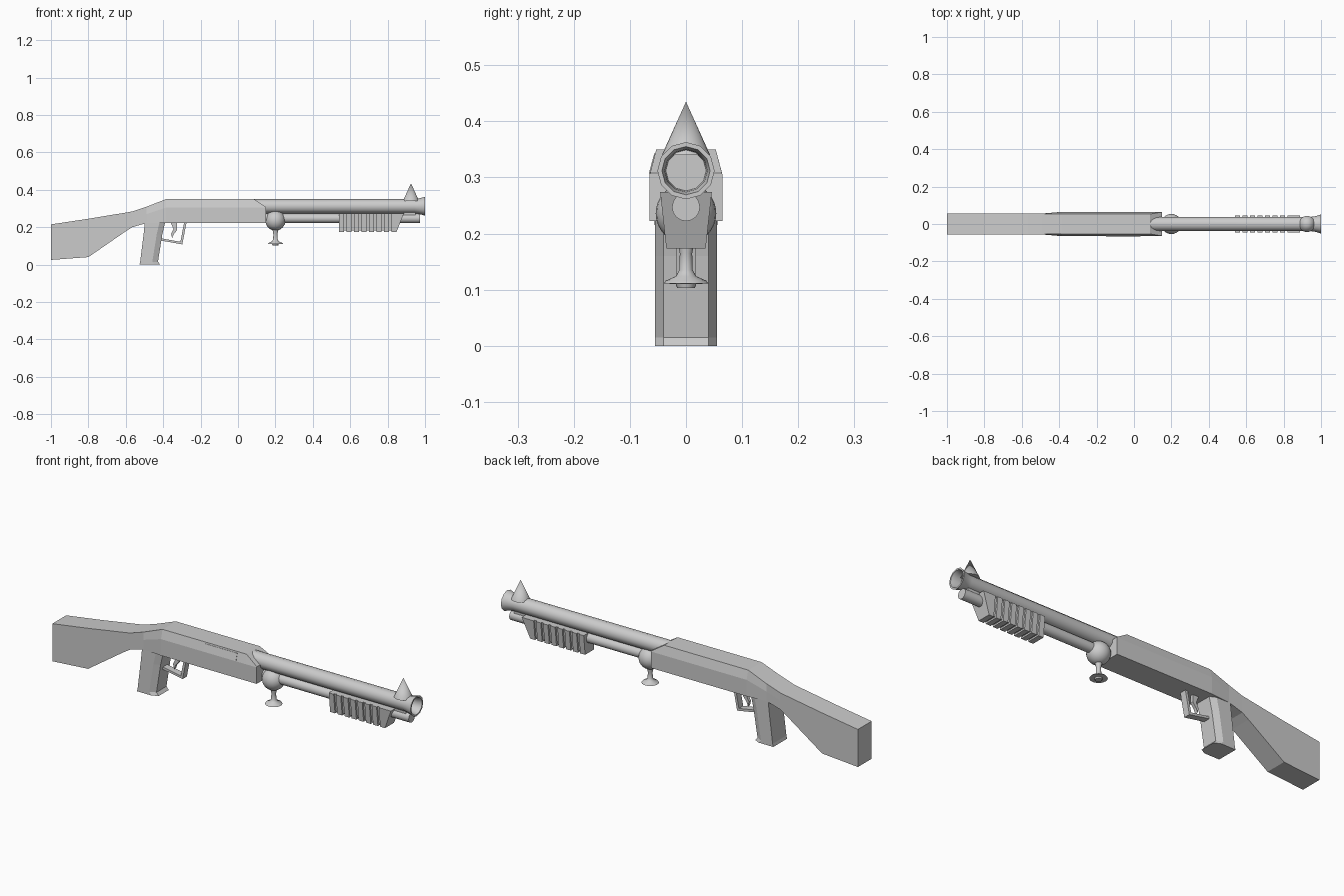
import bpy, bmesh, math
from mathutils import Matrix

old = bpy.data.objects.get("Cube")
if old:
    bpy.data.objects.remove(old, do_unlink=True)

grey = bpy.data.materials.new("plain grey")
grey.use_nodes = True
COLOUR = (0.6, 0.6, 0.6, 1)
grey.diffuse_color = COLOUR
grey.node_tree.nodes["Principled BSDF"].inputs["Base Color"].default_value = COLOUR


def finish(name, bm, smooth=False):
    bmesh.ops.recalc_face_normals(bm, faces=bm.faces)
    mesh = bpy.data.meshes.new(name)
    bm.to_mesh(mesh)
    bm.free()
    obj = bpy.data.objects.new(name, mesh)
    bpy.context.collection.objects.link(obj)
    mesh.materials.append(grey)
    if smooth:
        bpy.ops.object.select_all(action='DESELECT')
        obj.select_set(True)
        bpy.context.view_layer.objects.active = obj
        bpy.ops.object.shade_smooth_by_angle(angle=math.radians(40))
    return obj


def loft(bm, sections):
    """Skin a row of equal-length point loops and cap both ends."""
    rings = [[bm.verts.new(p) for p in s] for s in sections]
    n = len(rings[0])
    for a, b in zip(rings, rings[1:]):
        for i in range(n):
            j = (i + 1) % n
            bm.faces.new((a[i], a[j], b[j], b[i]))
    bm.faces.new(rings[0])
    bm.faces.new(rings[-1])


def prism(name, outline, half):
    """Extrude an x-z outline to both sides of the centre plane."""
    bm = bmesh.new()
    loft(bm, [[(x, y, z) for x, z in outline] for y in (-half, half)])
    return finish(name, bm)


def lathe(name, profile, origin, axis, sides):
    """Turn a (distance, radius) profile about the x or z axis."""
    bm = bmesh.new()
    turn = Matrix.Rotation(math.pi / 2, 4, 'Y') if axis == 'X' else Matrix()
    place = Matrix.Translation(origin) @ turn
    verts = [bm.verts.new((r, 0, d)) for d, r in profile]
    edges = [bm.edges.new(pair) for pair in zip(verts, verts[1:])]
    bmesh.ops.spin(bm, geom=verts + edges, cent=(0, 0, 0), axis=(0, 0, 1),
                   angle=math.tau, steps=sides, use_merge=True)
    bmesh.ops.remove_doubles(bm, verts=bm.verts, dist=1e-5)
    bmesh.ops.transform(bm, matrix=place, verts=bm.verts)
    return finish(name, bm, True)


# Stock and receiver in one skin: x, bottom, shoulder, top, half width, top half width
stations = [
    (-1.0, .025, .12, .215, .055, .055),
    (-.80, .04, .14, .245, .055, .055),
    (-.60, .178, .23, .278, .055, .055),
    (-.565, .2, .245, .284, .055, .055),
    (-.49, .222, .27, .309, .056, .055),
    (-.385, .222, .305, .35, .065, .053),
    (.085, .222, .305, .35, .065, .053),
    (.15, .222, .305, .308, .065, .064),
]
bm = bmesh.new()
loft(bm, [[(x, -w, b), (x, -w, s), (x, -t, h), (x, t, h), (x, w, s), (x, w, b)]
          for x, b, s, h, w, t in stations])
finish("stock_and_receiver", bm)

# Ejection port plate lying on the sloped shoulder of the right side
bm = bmesh.new()
loft(bm, [[(x, -.0665, .306), (x, -.0565, .343), (x, -.05, .343), (x, -.06, .306)]
          for x in (-.15, .035)])
finish("ejection_port", bm)

# Barrel with a flared, hollow muzzle, and the tube below it
lathe("barrel", [(.05, 0), (.05, .038), (.945, .038), (.965, .041), (.985, .046),
                 (1, .051), (1, .043), (.98, .038), (.95, .036), (.95, 0)],
      (0, 0, .312), 'X', 12)
lathe("magazine_tube", [(.1, 0), (.1, .025), (.972, .025), (.972, 0)],
      (0, 0, .247), 'X', 16)

# Front sight cone and the bracket that ties barrel to tube
lathe("front_sight", [(.34, 0), (.34, .043), (.435, 0)], (.925, 0, 0), 'Z', 24)
prism("barrel_bracket", [(.88, .24), (.9, .345), (.95, .345), (.95, .24)], .016)


# Ribbed sliding grip: a tapered core with raised ribs
def grip_section(x, lean, grow):
    top, bottom = .038 + grow, .027 + grow
    low = .181 - grow
    return [(x, -bottom, low), (x, bottom, low), (x + lean, top, .274), (x + lean, -top, .274)]


bm = bmesh.new()
loft(bm, [grip_section(.545, 0, 0), grip_section(.845, .04, 0)])
RIBS = 8
for i in range(RIBS):
    x = .54 + i * .04
    lean = .04 if i == RIBS - 1 else 0
    loft(bm, [grip_section(x, 0, .008), grip_section(x + .027, lean, .008)])
finish("sliding_grip", bm)

# Ball with a pedestal foot under the front of the receiver
bm = bmesh.new()
bmesh.ops.create_uvsphere(bm, u_segments=24, v_segments=16, radius=.054)
bmesh.ops.translate(bm, vec=(.2, 0, .236), verts=bm.verts)
finish("ball", bm, True)
lathe("pedestal", [(.103, 0), (.103, .016), (.11, .018), (.111, .04), (.116, .036),
                   (.124, .018), (.135, .012), (.165, .011), (.195, .018), (.195, 0)],
      (.2, 0, 0), 'Z', 20)

# Hand grip, narrower at its front face
bm = bmesh.new()
loft(bm, [[(back, -.055, z), (front - .03, -.055, z), (front, -.04, z),
           (front, .04, z), (front - .03, .055, z), (back, .055, z)]
          for back, front, z in ((-.527, -.415, 0), (-.523, -.428, .015),
                                 (-.505, -.405, .16), (-.498, -.39, .225))])
finish("hand_grip", bm)

# Trigger guard strap and trigger
prism("trigger_guard", [(-.41, .128), (-.298, .108), (-.275, .225), (-.288, .225),
                        (-.308, .122), (-.41, .14)], .017)
prism("trigger", [(-.36, .225), (-.325, .225), (-.325, .185), (-.345, .16), (-.352, .14),
                  (-.358, .165), (-.345, .19)], .008)
